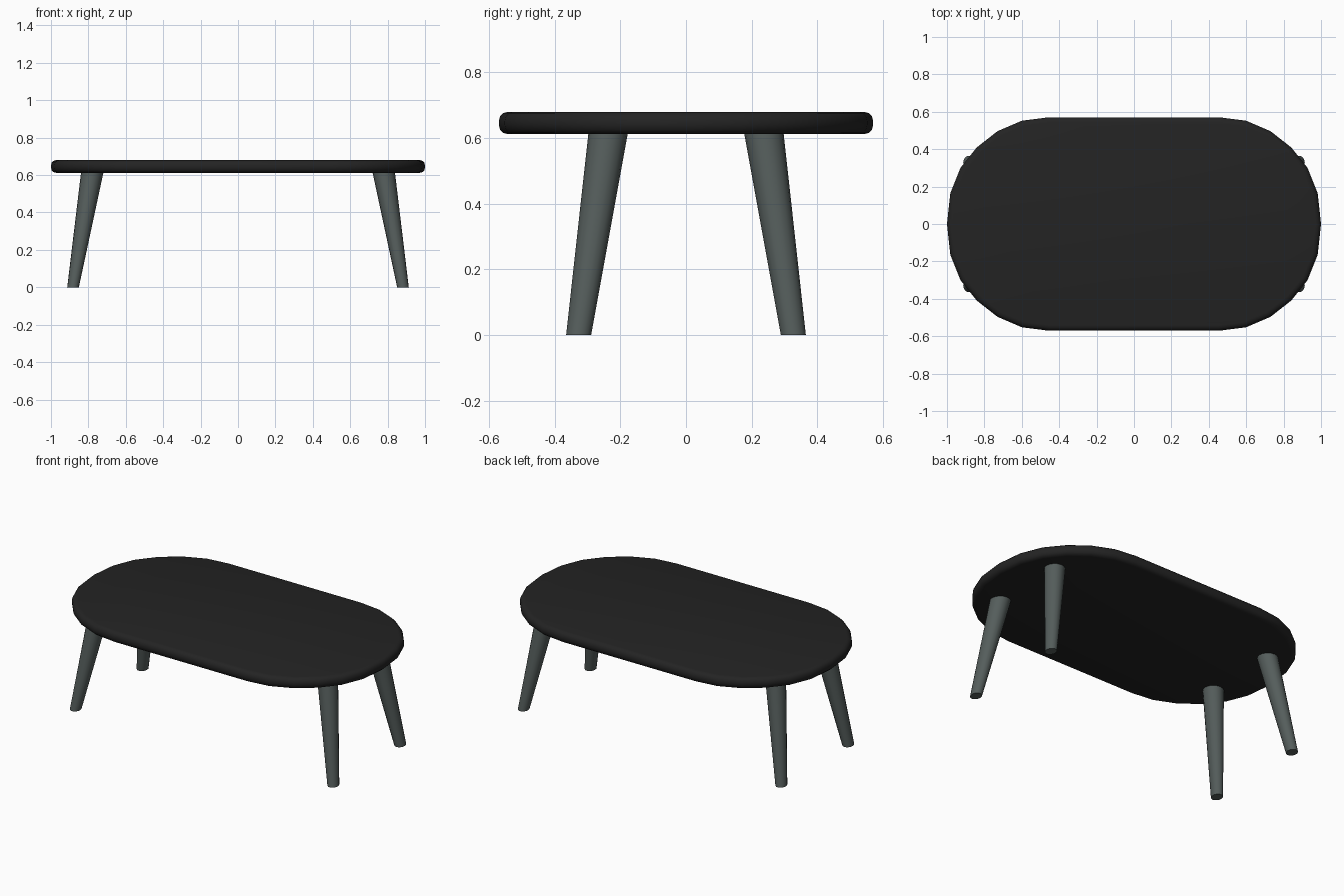
import bpy, bmesh, math

if "Cube" in bpy.data.objects:
    bpy.data.objects.remove(bpy.data.objects["Cube"])


def material(name, rgb):
    m = bpy.data.materials.new(name)
    m.diffuse_color = (*rgb, 1.0)
    m.use_nodes = True
    m.node_tree.nodes["Principled BSDF"].inputs["Base Color"].default_value = m.diffuse_color
    return m


BLACK = material("black top", (0.017, 0.017, 0.017))
GREY = material("grey green legs", (0.09, 0.11, 0.106))


def loft(name, rings, mat):
    """Skin a stack of closed rings and cap both ends."""
    bm = bmesh.new()
    loops = [[bm.verts.new(p) for p in ring] for ring in rings]
    n = len(loops[0])
    for a, b in zip(loops, loops[1:]):
        for i in range(n):
            j = (i + 1) % n
            bm.faces.new((a[i], a[j], b[j], b[i]))
    bm.faces.new(loops[0][::-1])
    bm.faces.new(loops[-1])
    bmesh.ops.recalc_face_normals(bm, faces=bm.faces)
    me = bpy.data.meshes.new(name)
    bm.to_mesh(me)
    bm.free()
    me.materials.append(mat)
    ob = bpy.data.objects.new(name, me)
    bpy.context.collection.objects.link(ob)
    bpy.ops.object.select_all(action='DESELECT')
    ob.select_set(True)
    bpy.context.view_layer.objects.active = ob
    bpy.ops.object.shade_smooth_by_angle(angle=math.radians(40))
    return ob


# Tabletop: quarter outline mirrored into a rounded oblong
quarter = [(1.0, 0), (0.982, 0.165), (0.928, 0.30), (0.84, 0.41),
           (0.73, 0.496), (0.60, 0.552), (0.46, 0.57)]
half = quarter + [(-x, y) for x, y in reversed(quarter)]
outline = half + [(-x, -y) for x, y in half[1:-1]]
outline = half + [(x, -y) for x, y in reversed(half[1:-1])]

# Rounded rim: inset and height follow a quarter circle at each edge
Z0, Z1, R = 0.612, 0.68, 0.028
steps = [math.radians(a) for a in (0, 30, 60, 90)]
profile = [(R * (1 - math.sin(a)), Z0 + R * (1 - math.cos(a))) for a in steps]
profile += [(d, Z0 + Z1 - z) for d, z in reversed(profile)]
loft("tabletop",
     [[(x * (1 - d), y * (1 - d / 0.57), z) for x, y in outline]
      for d, z in profile], BLACK)


# Splayed tapered legs with flat feet
def ellipse(cx, cy, rx, ry, z, n=16):
    return [(cx + rx * math.cos(2 * math.pi * i / n),
             cy + ry * math.sin(2 * math.pi * i / n), z) for i in range(n)]


for sx, side in ((-1, "left"), (1, "right")):
    for sy, end in ((-1, "front"), (1, "back")):
        loft(f"{end}_{side}_leg",
             [ellipse(sx * 0.882, sy * 0.327, 0.031, 0.038, 0),
              ellipse(sx * 0.779, sy * 0.237, 0.06, 0.06, 0.616)], GREY)
